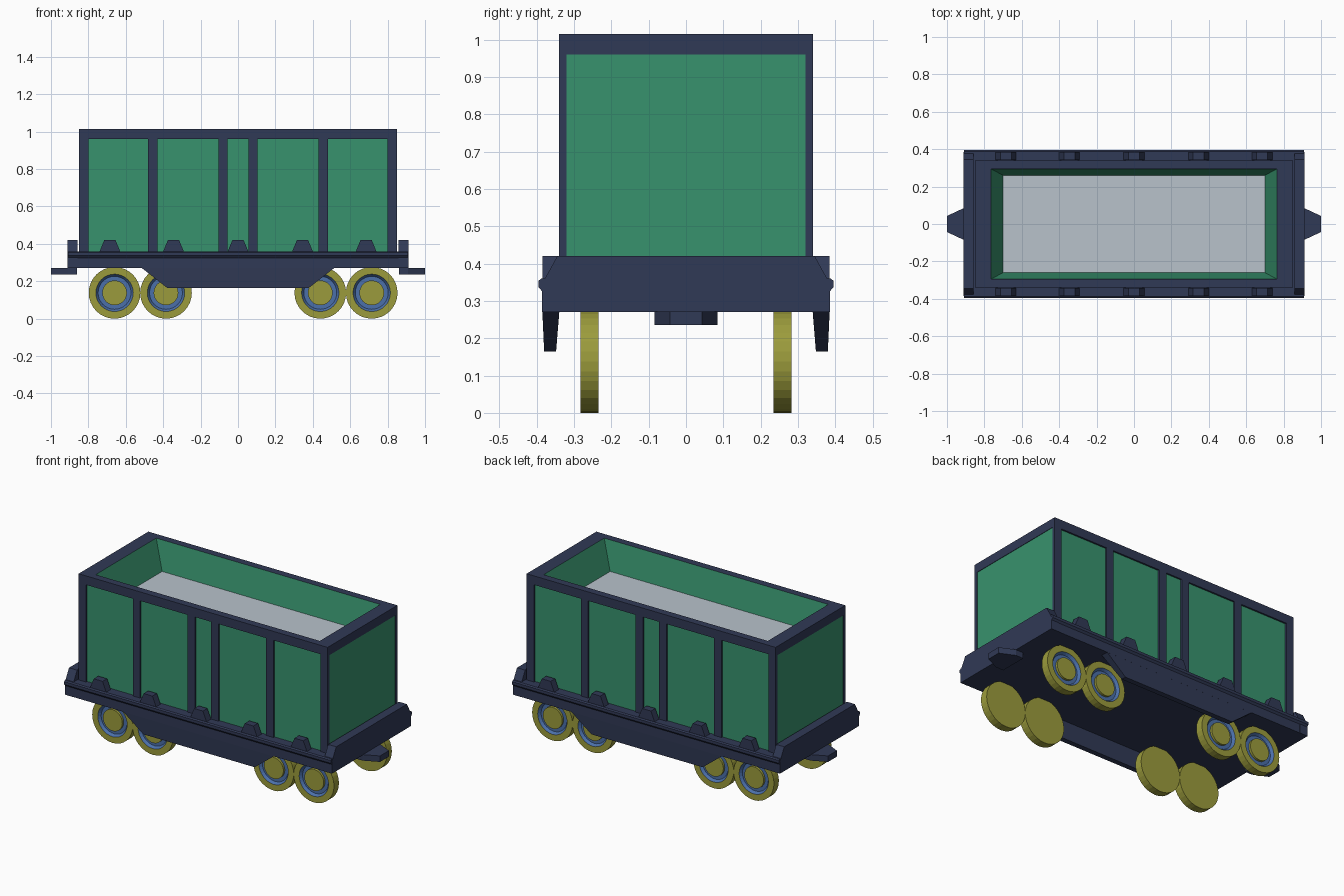
import bpy, bmesh
from math import cos, sin, tau

if "Cube" in bpy.data.objects:
    bpy.data.objects.remove(bpy.data.objects["Cube"])


def material(name, r, g, b):
    m = bpy.data.materials.new(name)
    m.diffuse_color = (r, g, b, 1)
    m.use_nodes = True
    m.node_tree.nodes["Principled BSDF"].inputs["Base Color"].default_value = m.diffuse_color
    return m


NAVY = material("navy_steel", 0.030, 0.041, 0.092)
GREEN = material("green_panel", 0.039, 0.29, 0.155)
YELLOW = material("yellow_wheel", 0.33, 0.33, 0.045)
BLUE = material("blue_ring", 0.07, 0.16, 0.40)
PALE = material("pale_floor", 0.48, 0.54, 0.60)


def rect(hx, hy, z, cx=0, cy=0):
    """Horizontal rectangle with half sizes hx, hy."""
    return [(cx + sx * hx, cy + sy * hy, z)
            for sx, sy in ((-1, -1), (1, -1), (1, 1), (-1, 1))]


def loft(name, rings, mats=(NAVY,), bands=None, caps=(0, 0)):
    """Skin equal-length rings, cap both ends; bands = material index per band."""
    bm = bmesh.new()
    loops = [[bm.verts.new(p) for p in ring] for ring in rings]
    n = len(rings[0])
    for k, (a, b) in enumerate(zip(loops, loops[1:])):
        for i in range(n):
            j = (i + 1) % n
            f = bm.faces.new((a[i], a[j], b[j], b[i]))
            f.material_index = bands[k] if bands else 0
    bm.faces.new(loops[0][::-1]).material_index = caps[0]
    bm.faces.new(loops[-1]).material_index = caps[1]
    bmesh.ops.recalc_face_normals(bm, faces=bm.faces[:])
    me = bpy.data.meshes.new(name)
    bm.to_mesh(me)
    bm.free()
    for m in mats:
        me.materials.append(m)
    ob = bpy.data.objects.new(name, me)
    bpy.context.collection.objects.link(ob)
    return ob


def prism_x(name, profile, x0, x1):
    """Extrude a y-z profile along x."""
    return loft(name, [[(x, y, z) for y, z in profile] for x in (x0, x1)])


def mirrored(half):
    """Complete a right-hand outline with its mirrored left side."""
    return half + [(-a, b) for a, b in reversed(half)]


# Hopper body: green walls, navy rim, sloped green inside, pale floor
loft("hopper_body",
     [rect(0.847, 0.33, 0.34), rect(0.847, 0.33, 0.96),
      rect(0.85, 0.34, 0.96), rect(0.85, 0.34, 1.015),
      rect(0.765, 0.295, 1.015), rect(0.70, 0.26, 0.84)],
     (GREEN, NAVY, PALE), bands=(0, 1, 1, 1, 0), caps=(0, 2))

# Deck with a raised ridge along each side
prism_x("deck", mirrored([(0.385, 0.27), (0.385, 0.325), (0.395, 0.337),
                          (0.395, 0.354), (0.387, 0.36)]), -0.91, 0.91)

for s in (-1, 1):
    # Upright posts on the long sides
    for x in (-0.825, -0.455, -0.08, 0.08, 0.455, 0.825):
        loft("side_post", [rect(0.025, 0.01, z, x, s * 0.33) for z in (0.35, 0.965)])

    # Stake brackets along the deck edge
    for x in (-0.685, -0.345, 0, 0.345, 0.685):
        loft("stake_bracket", [rect(0.057, 0.022, 0.355, x, s * 0.363),
                               rect(0.03, 0.022, 0.42, x, s * 0.363)])

    # Tapered side skirt between the wheel pairs
    loft("side_skirt", [rect(0.38, 0.016, 0.165, 0, s * 0.364),
                        rect(0.52, 0.023, 0.275, 0, s * 0.362)])

    # End beam with cut upper corners
    prism_x("end_beam", mirrored([(0.386, 0.27), (0.386, 0.345), (0.345, 0.42)]),
            s * 0.857, s * 0.912)

    # Coupler under the end beam
    outline = [(0.86, -0.085), (0.91, -0.085), (1.0, -0.043),
               (1.0, 0.043), (0.91, 0.085), (0.86, 0.085)]
    loft("coupler", [[(s * x, y, z) for x, y in outline] for z in (0.235, 0.272)])

    # Wheels: flat back, recessed blue ring and yellow hub outside
    for x in (-0.66, -0.385, 0.44, 0.715):
        profile = [(0.138, 0.234), (0.138, 0.282), (0.10, 0.282), (0.088, 0.266),
                   (0.066, 0.266), (0.066, 0.28)]
        rings = [[(x + r * cos(tau * i / 32), s * y, 0.138 + r * sin(tau * i / 32))
                  for i in range(32)] for r, y in profile]
        loft("wheel", rings, (YELLOW, BLUE), bands=(0, 0, 1, 1, 0))
